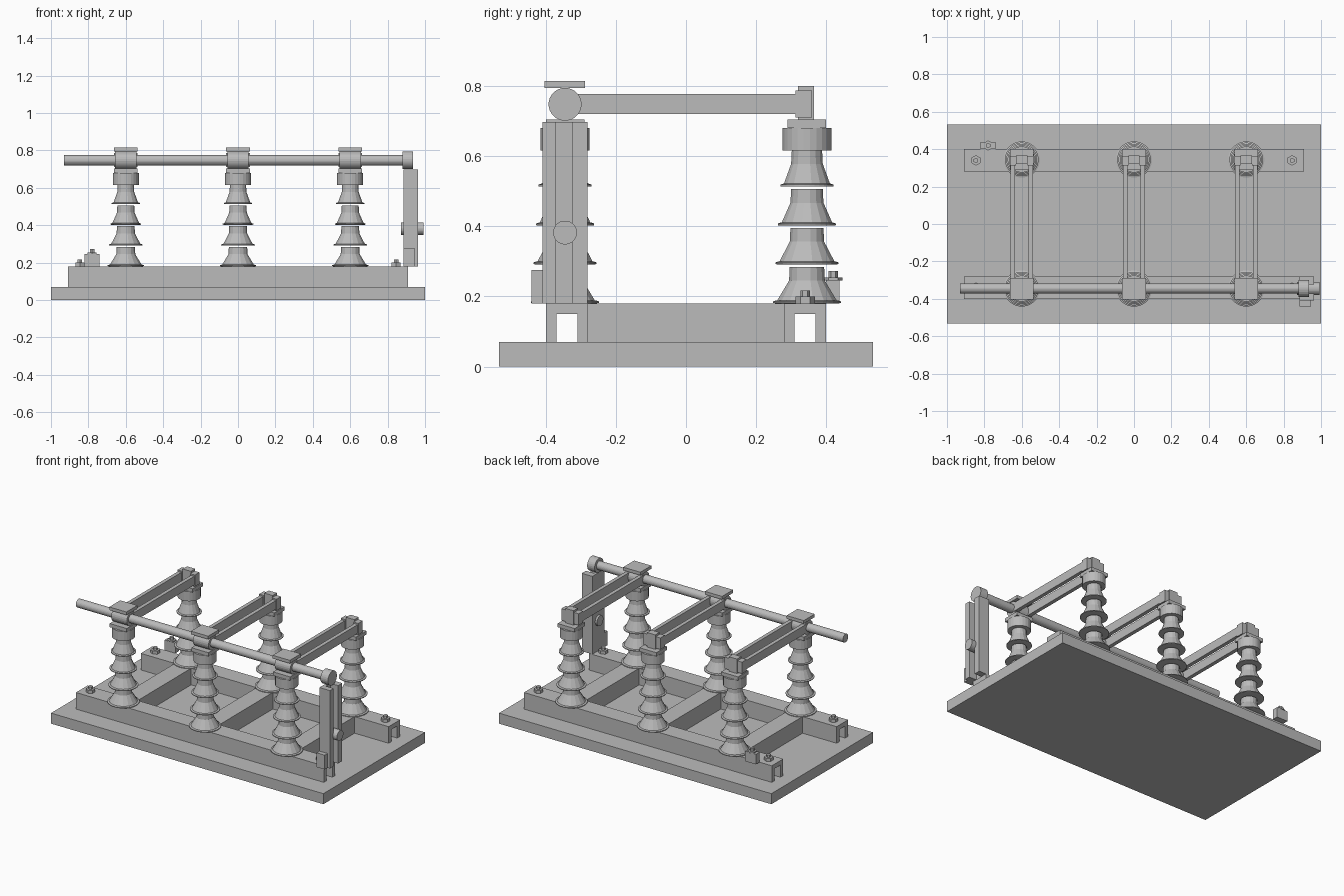
import bpy
import bmesh
import math
from mathutils import Matrix

cube = bpy.data.objects.get("Cube")
if cube:
    bpy.data.objects.remove(cube, do_unlink=True)

GREY = (0.5, 0.5, 0.5, 1)
grey = bpy.data.materials.new("plain grey")
grey.use_nodes = True
grey.diffuse_color = GREY
grey.node_tree.nodes["Principled BSDF"].inputs["Base Color"].default_value = GREY


def finish(name, bm):
    bmesh.ops.recalc_face_normals(bm, faces=bm.faces)
    mesh = bpy.data.meshes.new(name)
    bm.to_mesh(mesh)
    bm.free()
    mesh.materials.append(grey)
    obj = bpy.data.objects.new(name, mesh)
    bpy.context.collection.objects.link(obj)
    return obj


def box(name, x, y, z):
    """Box from three (low, high) ranges."""
    bm = bmesh.new()
    bmesh.ops.create_cube(bm, size=1)
    for v in bm.verts:
        v.co = [sum(r) / 2 + c * (r[1] - r[0]) for r, c in zip((x, y, z), v.co)]
    return finish(name, bm)


def lathe(name, profile, at, sides=16, axis="Z"):
    """Closed solid turned from (radius, height) points."""
    bm = bmesh.new()
    rings = []
    for r, h in profile:
        rings.append([bm.verts.new((r * math.cos(a), r * math.sin(a), h))
                      for a in (math.tau * (i + 0.5) / sides for i in range(sides))])
    for low, high in zip(rings, rings[1:]):
        for i in range(sides):
            j = (i + 1) % sides
            bm.faces.new((low[i], low[j], high[j], high[i]))
    bm.faces.new(rings[0][::-1])
    bm.faces.new(rings[-1])
    if axis == "X":
        bm.transform(Matrix.Rotation(math.pi / 2, 4, "Y"))
    bm.transform(Matrix.Translation(at))
    return finish(name, bm)


def rod(name, radius, length, at, sides=24, axis="Z"):
    return lathe(name, [(radius, 0), (radius, length)], at, sides, axis)


COLUMN_Y = 0.345
SHAFT_Z = 0.748

# Base slab and the two inverted channel rails
box("base_slab", (-1, 1), (-0.533, 0.533), (0, 0.07))
for side, s in (("front", -1), ("back", 1)):
    yc = 0.34 * s
    box(side + "_rail_top", (-0.91, 0.91), (yc - 0.06, yc + 0.06), (0.15, 0.18))
    for wall, w in (("inner", -s), ("outer", s)):
        ym = yc + 0.045 * w
        box(f"{side}_rail_{wall}_wall", (-0.91, 0.91),
            (ym - 0.015, ym + 0.015), (0.07, 0.15))
    # Anchor bolts at the rail ends
    for x in (-0.845, 0.845):
        lathe(side + "_anchor_bolt",
              [(0.028, 0), (0.028, 0.02), (0.014, 0.02), (0.014, 0.037)],
              (x, yc, 0.18), 6)


def insulator(x, y):
    """Four stacked sheds that shrink upward, with a cap and a square plate."""
    for i in range(4):
        rim = 0.094 - 0.007 * i
        neck = 0.052 - 0.002 * i
        z = 0.18 + 0.111 * i
        lathe("insulator_shed",
              [(rim - 0.004, 0.003), (neck, 0.065), (neck - 0.002, 0.104)],
              (x, y, z))
        lathe("insulator_rim",
              [(rim - 0.006, 0), (rim + 0.003, 0.001),
               (rim + 0.003, 0.006), (rim - 0.006, 0.009)],
              (x, y, z), 32)
    rod("insulator_cap", 0.07, 0.064, (x, y, 0.616))
    box("insulator_plate", (x - 0.063, x + 0.063),
        (y - 0.055, y + 0.055), (0.68, 0.704))


for x in (-0.6, 0, 0.6):
    # Cross beam tying the rails together
    box("cross_beam", (x - 0.06, x + 0.06), (-0.28, 0.28), (0.07, 0.18))
    insulator(x, -COLUMN_Y)
    insulator(x, COLUMN_Y)
    # Bearing and clamp plate on the front column
    rod("shaft_bearing", 0.046, 0.114, (x - 0.057, -COLUMN_Y, SHAFT_Z), axis="X")
    box("clamp_plate", (x - 0.063, x + 0.063), (-0.403, -0.288), (0.794, 0.815))
    # Pair of contact blades with the jaws that receive them
    for s in (-1, 1):
        box("contact_blade", sorted((x + 0.035 * s, x + 0.06 * s)),
            (-COLUMN_Y, 0.33), (0.72, 0.778))
        box("contact_jaw", sorted((x + 0.03 * s, x + 0.064 * s)),
            (0.313, 0.36), (0.71, 0.787))
    box("contact_post", (x - 0.03, x + 0.03), (0.32, 0.365), (0.704, 0.8))

# Rotating shaft and its end hub
rod("shaft", 0.028, 1.84, (-0.93, -COLUMN_Y, SHAFT_Z), axis="X")
rod("shaft_hub", 0.047, 0.055, (0.88, -COLUMN_Y, SHAFT_Z), axis="X")

# Upright drive channel open to the outside, with pivot and foot
box("drive_web", (0.885, 0.905), (-0.41, -0.281), (0.18, 0.697))
for y in ((-0.41, -0.372), (-0.324, -0.281)):
    box("drive_flange", (0.885, 0.962), y, (0.18, 0.697))
rod("drive_pivot", 0.034, 0.12, (0.872, -COLUMN_Y, 0.382), axis="X")
box("drive_foot", (0.885, 0.945), (-0.44, -0.41), (0.18, 0.275))

# Earthing lug on the back rail
box("earth_lug", (-0.82, -0.74), (0.4, 0.438), (0.18, 0.247))
lathe("earth_bolt",
      [(0.027, 0), (0.027, 0.008), (0.014, 0.008), (0.014, 0.026)],
      (-0.78, 0.42, 0.246), 6)
